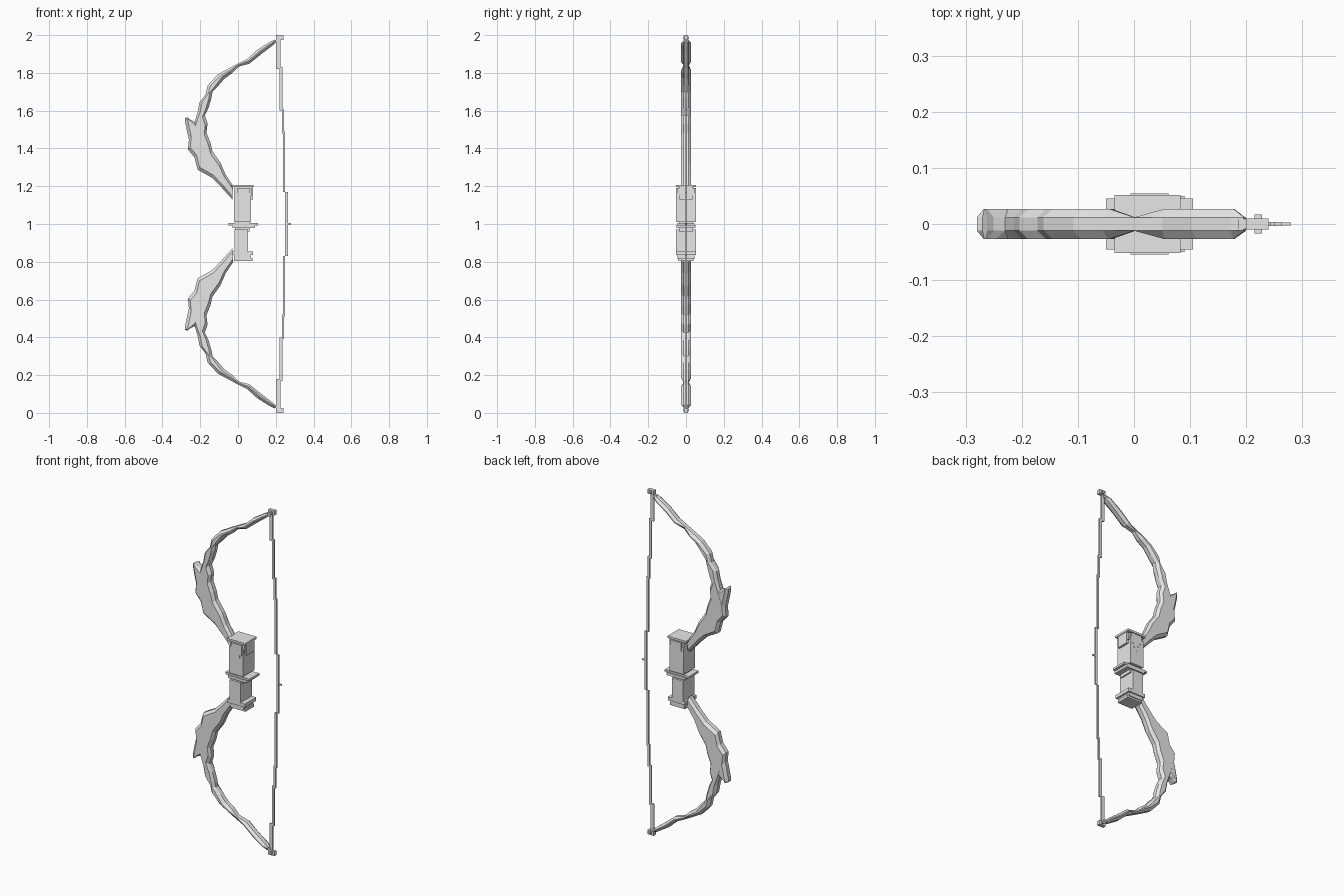
import bpy
import bmesh
from mathutils import Vector

default_cube = bpy.data.objects.get("Cube")
if default_cube:
    bpy.data.objects.remove(default_cube, do_unlink=True)

# One plain grey for the whole bow
grey = bpy.data.materials.new("plain grey")
grey.use_nodes = True
grey.diffuse_color = (0.8, 0.8, 0.8, 1)
grey.node_tree.nodes["Principled BSDF"].inputs["Base Color"].default_value = grey.diffuse_color

MIDDLE = 1.0        # height of the grip centre; all heights below are relative to it
RIDGE = 0.012       # half depth at the outer edges of a limb
FACE = 0.027        # half depth at the flat faces of a limb
BEVEL = 0.016       # width of the sloped border


def finish(name, bm):
    bmesh.ops.recalc_face_normals(bm, faces=bm.faces)
    mesh = bpy.data.meshes.new(name)
    bm.to_mesh(mesh)
    bm.free()
    mesh.materials.append(grey)
    obj = bpy.data.objects.new(name, mesh)
    bpy.context.collection.objects.link(obj)
    return obj


def box(name, left, right, bottom, top, half_depth):
    bm = bmesh.new()
    bmesh.ops.create_cube(bm, size=1)
    for v in bm.verts:
        v.co.x = right if v.co.x > 0 else left
        v.co.y = half_depth if v.co.y > 0 else -half_depth
        v.co.z = MIDDLE + (top if v.co.z > 0 else bottom)
    return finish(name, bm)


def loft(name, stations, side, face_depth, pinched=()):
    """Eight-sided bevelled strip; each station is outer x, height, inner x, height."""
    bm = bmesh.new()
    rings = []
    for i, (ox, oz, ix, iz) in enumerate(stations):
        outer = Vector((ox, 0, MIDDLE + side * oz))
        inner = Vector((ix, 0, MIDDLE + side * iz))
        inset = min(BEVEL / (inner - outer).length, 0.4)
        depth = RIDGE if i in pinched else face_depth
        a, b = outer.lerp(inner, inset), inner.lerp(outer, inset)
        section = [(outer, -RIDGE), (a, -depth), (b, -depth), (inner, -RIDGE),
                   (inner, RIDGE), (b, depth), (a, depth), (outer, RIDGE)]
        rings.append([bm.verts.new((p.x, y, p.z)) for p, y in section])
    for low, high in zip(rings, rings[1:]):
        for k in range(len(low)):
            n = (k + 1) % len(low)
            bm.faces.new((low[k], low[n], high[n], high[k]))
    bm.faces.new(rings[0])
    bm.faces.new(rings[-1])
    return finish(name, bm)


# Limb outline from the grip to the tip
limb = [
    (-.03, .13, -.025, .2), (-.087, .193, -.066, .262), (-.14, .246, -.093, .325),
    (-.214, .288, -.135, .384), (-.23, .352, -.146, .431), (-.265, .394, -.167, .484),
    (-.26, .447, -.161, .532), (-.23, .54, -.175, .575), (-.214, .59, -.156, .616),
    (-.204, .643, -.14, .669), (-.172, .685, -.135, .7), (-.161, .733, -.103, .733),
    (-.108, .791, -.071, .77), (-.056, .82, -.029, .8), (0, .85, .003, .833),
    (.05, .875, .061, .849), (.103, .923, .124, .9), (.172, .966, .183, .945),
    (.195, .976, .2, .96),
]
# Hooked spur on the outside of each limb
spur = [
    (-.26, .447, -.19, .47), (-.272, .5, -.21, .53), (-.28, .54, -.23, .542),
    (-.28, .56, -.25, .55), (-.27, .565, -.262, .56),
]
# String steps: left, right, bottom, top
string_steps = [
    (.238, .25, .17, .49), (.232, .243, .48, .61),
    (.22, .235, .6, .83), (.204, .224, .82, .98),
]

for side, label in ((1, "upper"), (-1, "lower")):
    loft(f"{label}_limb", limb, side, FACE, pinched=(14, 18))
    loft(f"{label}_limb_spur", spur, side, FACE - .0005)

    def mirrored(part, left, right, bottom, top, half_depth):
        low, high = sorted((side * bottom, side * top))
        box(f"{label}_{part}", left, right, low, high, half_depth)

    # Tip that holds the string
    mirrored("tip_neck", .185, .21, .96, .975, .009)
    mirrored("tip_block", .2, .24, .975, 1, .01)
    mirrored("tip_pin", .215, .228, .98, .992, .017)
    for number, step in enumerate(string_steps):
        mirrored(f"string_step_{number}", *step, .004)

# Middle of the string with its nocking point
box("string_middle", .25, .264, -.17, .17, .004)
box("nocking_point", .26, .28, -.004, .004, .003)

# Upper grip: block, neck and cap plate
box("upper_grip", -.02, .068, .01, .165, .052)
box("upper_grip_neck", -.018, .066, .16, .2, .04)
box("upper_grip_cap", -.035, .083, .195, .207, .052)
box("upper_grip_back_rib", .06, .08, .13, .2, .035)

# Guard between the grip halves
box("guard_plate", -.05, .105, -.008, .004, .045)
box("guard_band", -.03, .09, -.022, -.006, .05)
box("guard_waist", -.015, .06, -.04, .015, .038)

# Lower grip: block and stepped foot
box("lower_grip", -.018, .052, -.15, -.028, .052)
box("lower_grip_band", -.03, .08, -.165, -.145, .052)
box("lower_grip_step", -.02, .068, -.185, -.16, .045)
box("lower_grip_foot", -.02, .076, -.195, -.18, .04)

# Ragged stair-step trim hanging below the cap on both faces
drops = [.02, .04, .06, .09, .07, .05, .03]
width = .095 / len(drops)
for number, drop in enumerate(drops):
    start = -.02 + number * width
    box(f"grip_trim_{number}", start, start + width, .18 - drop, .19, .054 if drop > .03 else .046)
